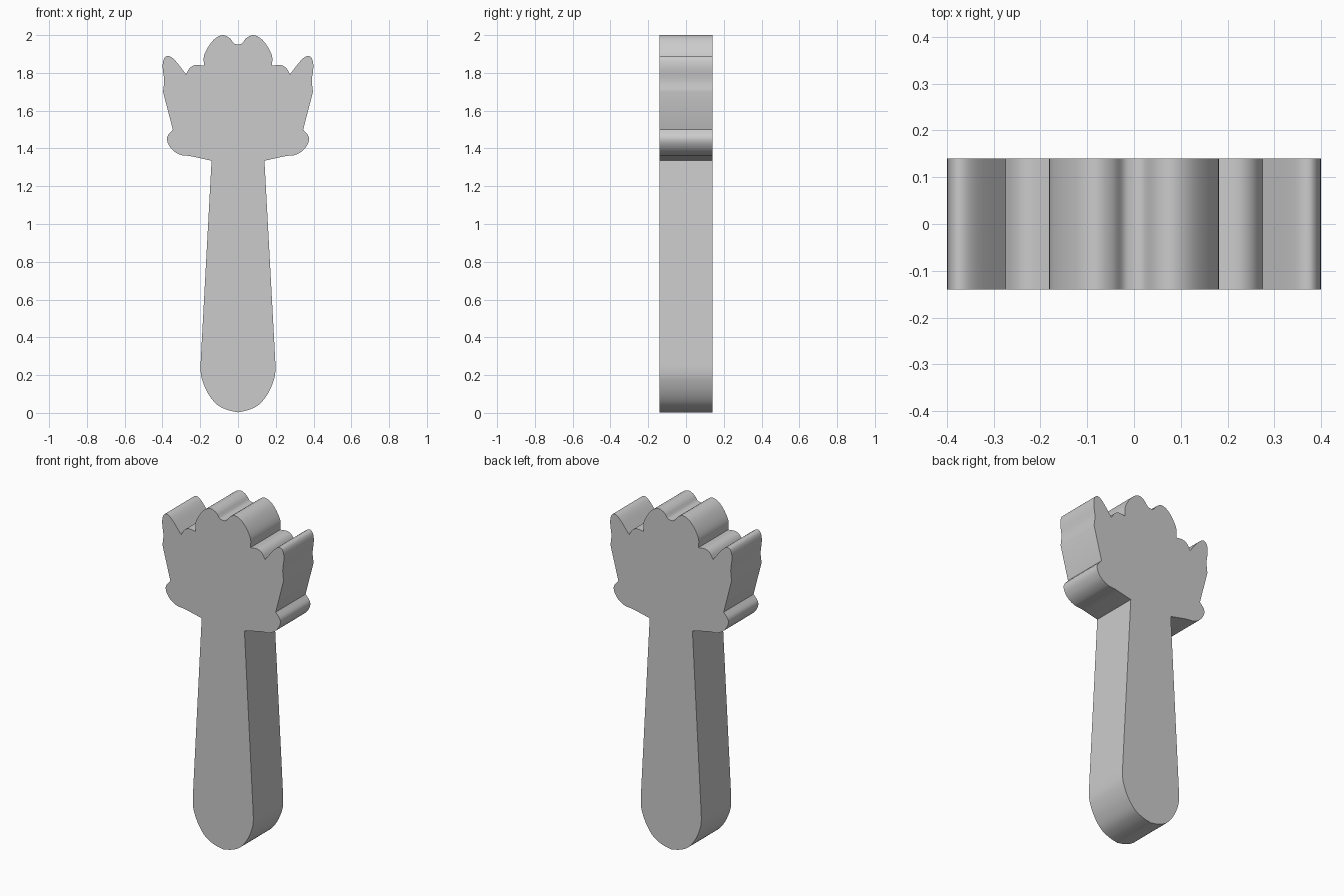
import bpy, bmesh, math
from mathutils import Vector

if "Cube" in bpy.data.objects:
    bpy.data.objects.remove(bpy.data.objects["Cube"])

HALF_DEPTH = 0.14

# Right half of the outline (x, z), split into curves that meet at sharp corners
RUNS = [
    # rounded handle base
    [(0, 0.003), (0.06, 0.017), (0.115, 0.047), (0.16, 0.105), (0.19, 0.175), (0.198, 0.225), (0.197, 0.28)],
    # tapered shaft
    [(0.197, 0.28), (0.14, 1.335)],
    # lower side lobe
    [(0.14, 1.335), (0.25, 1.359), (0.30, 1.365), (0.345, 1.39), (0.372, 1.43), (0.373, 1.465), (0.345, 1.50)],
    # straight side
    [(0.345, 1.50), (0.397, 1.70)],
    # outer pointed tip
    [(0.397, 1.70), (0.391, 1.76), (0.399, 1.83), (0.392, 1.875), (0.37, 1.89), (0.335, 1.868), (0.275, 1.793)],
    # small shoulder bump
    [(0.275, 1.793), (0.255, 1.826), (0.225, 1.842), (0.18, 1.838)],
    # central rounded tip
    [(0.18, 1.838), (0.18, 1.89), (0.155, 1.942), (0.12, 1.983), (0.08, 2.0), (0.045, 1.985), (0.022, 1.957), (0, 1.95)],
]


def smooth_run(points, steps=4):
    """Catmull-Rom curve through the points."""
    if len(points) == 2:
        return [Vector(p) for p in points]
    p = [Vector(q) for q in points]
    p = [2 * p[0] - p[1]] + p + [2 * p[-1] - p[-2]]
    out = []
    for a, b, c, d in zip(p, p[1:], p[2:], p[3:]):
        for i in range(steps):
            t = i / steps
            out.append(0.5 * (2 * b + (c - a) * t + (2 * a - 5 * b + 4 * c - d) * t * t
                              + (3 * b - a - 3 * c + d) * t ** 3))
    return out + [p[-2]]


# Join the curves and mirror them into one closed outline
half = []
for run in RUNS:
    half += smooth_run(run)[1 if half else 0:]
outline = half + [Vector((-v.x, v.y)) for v in reversed(half[1:-1])]

# Fill the outline and extrude it through the depth
bm = bmesh.new()
front = bm.faces.new([bm.verts.new((v.x, -HALF_DEPTH, v.y)) for v in outline])
extruded = bmesh.ops.extrude_face_region(bm, geom=[front], use_keep_orig=True)
verts = [g for g in extruded["geom"] if isinstance(g, bmesh.types.BMVert)]
bmesh.ops.translate(bm, verts=verts, vec=(0, 2 * HALF_DEPTH, 0))
bmesh.ops.recalc_face_normals(bm, faces=bm.faces)

mesh = bpy.data.meshes.new("flower_topped_handle")
bm.to_mesh(mesh)
bm.free()
obj = bpy.data.objects.new("flower_topped_handle", mesh)
bpy.context.collection.objects.link(obj)
bpy.context.view_layer.objects.active = obj
obj.select_set(True)
bpy.ops.object.shade_smooth_by_angle(angle=math.radians(30))
